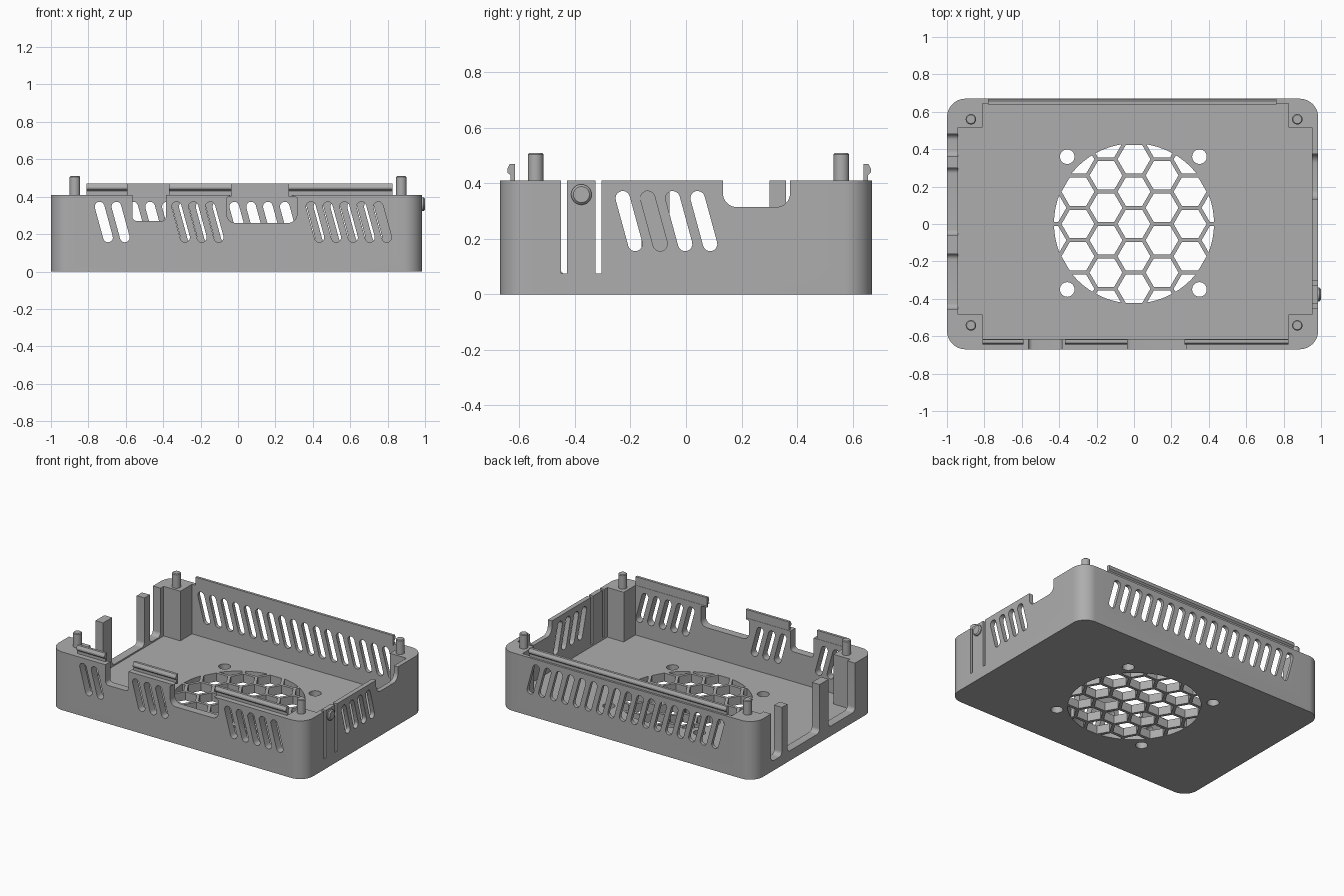
import bpy, bmesh
from math import cos, sin, pi, sqrt
from mathutils import Vector

if "Cube" in bpy.data.objects:
    bpy.data.objects.remove(bpy.data.objects["Cube"])

grey = bpy.data.materials.new("plain_grey")
grey.use_nodes = True
COLOUR = (0.42, 0.42, 0.42, 1)
grey.diffuse_color = COLOUR
grey.node_tree.nodes["Principled BSDF"].inputs["Base Color"].default_value = COLOUR

# how profile (u, v) and depth w map onto x, y, z
AXES = {"x": lambda u, v, w: (w, u, v),
        "y": lambda u, v, w: (u, w, v),
        "z": lambda u, v, w: (u, v, w)}


def prism(name, profiles, axis, low, high):
    """Extrude one or more flat outlines along an axis."""
    bm = bmesh.new()
    place = AXES[axis]
    for outline in profiles:
        face = bm.faces.new([bm.verts.new(place(u, v, low)) for u, v in outline])
        grown = bmesh.ops.extrude_face_region(bm, geom=[face])["geom"]
        shift = Vector(place(0, 0, high - low))
        bmesh.ops.translate(bm, vec=shift,
                            verts=[g for g in grown if isinstance(g, bmesh.types.BMVert)])
    bmesh.ops.recalc_face_normals(bm, faces=bm.faces)
    mesh = bpy.data.meshes.new(name)
    bm.to_mesh(mesh)
    bm.free()
    mesh.materials.append(grey)
    obj = bpy.data.objects.new(name, mesh)
    bpy.context.collection.objects.link(obj)
    return obj


def rect(u0, v0, u1, v1):
    return [(u0, v0), (u1, v0), (u1, v1), (u0, v1)]


def rounded(points, radius, corners, steps=8):
    """Round the listed right-angled corners of an outline."""
    out = []
    for i, p in enumerate(points):
        p = Vector(p)
        if i not in corners:
            out.append(tuple(p))
            continue
        a = (Vector(points[i - 1]) - p).normalized() * radius
        b = (Vector(points[(i + 1) % len(points)]) - p).normalized() * radius
        for s in range(steps + 1):
            t = s / steps * pi / 2
            out.append(tuple(p + a * (1 - sin(t)) + b * (1 - cos(t))))
    return out


def circle(u, v, r, n=32, turn=0.0):
    return [(u + r * cos(2 * pi * i / n + turn), v + r * sin(2 * pi * i / n + turn))
            for i in range(n)]


def slot(u, r=0.026, top=0.347, bottom=0.182, lean=0.045, steps=8):
    """Leaning round-ended slot whose upper centre is at u."""
    tilt = lean / (top - bottom)
    arc = [tilt + pi * s / steps for s in range(steps + 1)]
    return ([(u + r * cos(a), top + r * sin(a)) for a in arc] +
            [(u + lean - r * cos(a), bottom - r * sin(a)) for a in arc])


def slots(start, count, pitch=0.09):
    return [slot(start + pitch * i) for i in range(count)]


def boolean(target, cutter, operation="DIFFERENCE"):
    mod = target.modifiers.new("cut", "BOOLEAN")
    mod.operation, mod.solver, mod.object = operation, "EXACT", cutter
    bpy.context.view_layer.objects.active = target
    bpy.ops.object.modifier_apply(modifier=mod.name)
    bpy.data.objects.remove(cutter)


def smooth(obj):
    bpy.ops.object.select_all(action="DESELECT")
    obj.select_set(True)
    bpy.context.view_layer.objects.active = obj
    bpy.ops.object.shade_smooth_by_angle(angle=0.5)


# case body: rounded block hollowed out, leaving four corner posts
RIM, FLOOR, ABOVE = 0.41, 0.06, 0.6
body = prism("case_body", [rounded(rect(-1, -0.67, 0.985, 0.67), 0.1, range(4), 12)],
             "z", 0, RIM)
L, R, F, B = -0.94, 0.953, -0.615, 0.645
PL, PR, PF, PB = -0.81, 0.825, -0.485, 0.515
cavity = [(PL, F), (PR, F), (PR, PF), (R, PF), (R, PB), (PR, PB),
          (PR, B), (PL, B), (PL, PB), (L, PB), (L, PF), (PL, PF)]
boolean(body, prism("cavity_cutter", [cavity], "z", FLOOR, ABOVE))

# front wall: slots and two port openings
wide_port = rounded([(-0.06, 0.26), (0.315, 0.26), (0.315, 0.395), (0.28, 0.41), (0.28, ABOVE),
                     (-0.035, ABOVE), (-0.035, 0.41), (-0.06, 0.395)], 0.045, (0, 1))
small_port = rounded(rect(-0.565, 0.27, -0.385, ABOVE), 0.025, (0, 1))
front = slots(-0.74, 2) + slots(-0.328, 3) + slots(0.39, 5) + [wide_port, small_port]
boolean(body, prism("front_cutter", front, "y", -0.8, -0.612))

# back wall: full row of slots
boolean(body, prism("back_cutter", slots(-0.74, 17), "y", 0.6, 0.8))

# left-hand side of the front view: tall gaps between two upright tabs
gaps = [rounded(rect(a, 0.07, b, ABOVE), 0.03, (0, 1))
        for a, b in ((-0.455, -0.16), (-0.06, 0.30), (0.36, 0.48))]
boolean(body, prism("tab_gap_cutter", gaps, "x", -1.2, -0.93))

# opposite side: slots, cable notch and the two slits of the spring button
notch = rounded(rect(0.133, 0.315, 0.375, ABOVE), 0.05, (0, 1))
slits = [rect(a, 0.075, a + 0.021, ABOVE) for a in (-0.45, -0.326)]
boolean(body, prism("side_cutter", slots(-0.228, 4) + [notch] + slits, "x", 0.94, 1.2))

# floor: honeycomb fan vent and screw holes
STEP = 0.173
SIDE = STEP / sqrt(3)
cells = []
for col in range(-3, 4):
    for row in range(-3, 4):
        x, y = col * SIDE * 1.5, (row + (col % 2) / 2) * STEP
        if x * x + y * y < 0.27:
            cells.append(circle(x, y, SIDE - 0.012, 6))
vent = prism("vent_cutter", cells, "z", -0.1, 0.2)
boolean(vent, prism("vent_disc", [circle(0, 0.003, 0.428, 64)], "z", -0.05, 0.15), "INTERSECT")
boolean(body, vent)
holes = [circle(x, y, 0.039) for x in (-0.357, 0.35) for y in (-0.35, 0.36)]
boolean(body, prism("screw_cutter", holes, "z", -0.1, 0.2))
smooth(body)


# snap lips along the rim
def lip(name, x0, x1, inner, side):
    shape = [(0, 0.40), (0.016, 0.40), (0.016, 0.43), (0.027, 0.44),
             (0.027, 0.452), (0.018, 0.47), (0, 0.47)]
    bm_obj = prism(name, [[(side * (inner + d), z) for d, z in shape]], "x", x0, x1)
    return bm_obj


for i, (a, b) in enumerate(((PL, -0.59), (-0.37, -0.035), (0.27, PR))):
    lip(f"front_lip_{i + 1}", a, b, 0.617, -1)
lip("back_lip", -0.78, 0.762, 0.64, 1)


# round studs with a chamfered end
def stud(name, u, v, r, axis, low, high, chamfer):
    obj = prism(name, [circle(u, v, r)], axis, low, high)
    bm = bmesh.new()
    bm.from_mesh(obj.data)
    k = "xyz".index(axis)
    end = [e for e in bm.edges if all(abs(w.co[k] - high) < 1e-4 for w in e.verts)]
    bmesh.ops.bevel(bm, geom=end, offset=chamfer, segments=1, affect="EDGES")
    bm.to_mesh(obj.data)
    bm.free()
    smooth(obj)


for side, x in (("right", -0.872), ("left", 0.873)):
    for end, y in (("front", -0.542), ("back", 0.56)):
        stud(f"{end}_{side}_pin", x, y, 0.028, "z", 0.38, 0.51, 0.005)
stud("spring_button", -0.377, 0.36, 0.037, "x", 0.965, 1.0, 0.008)
